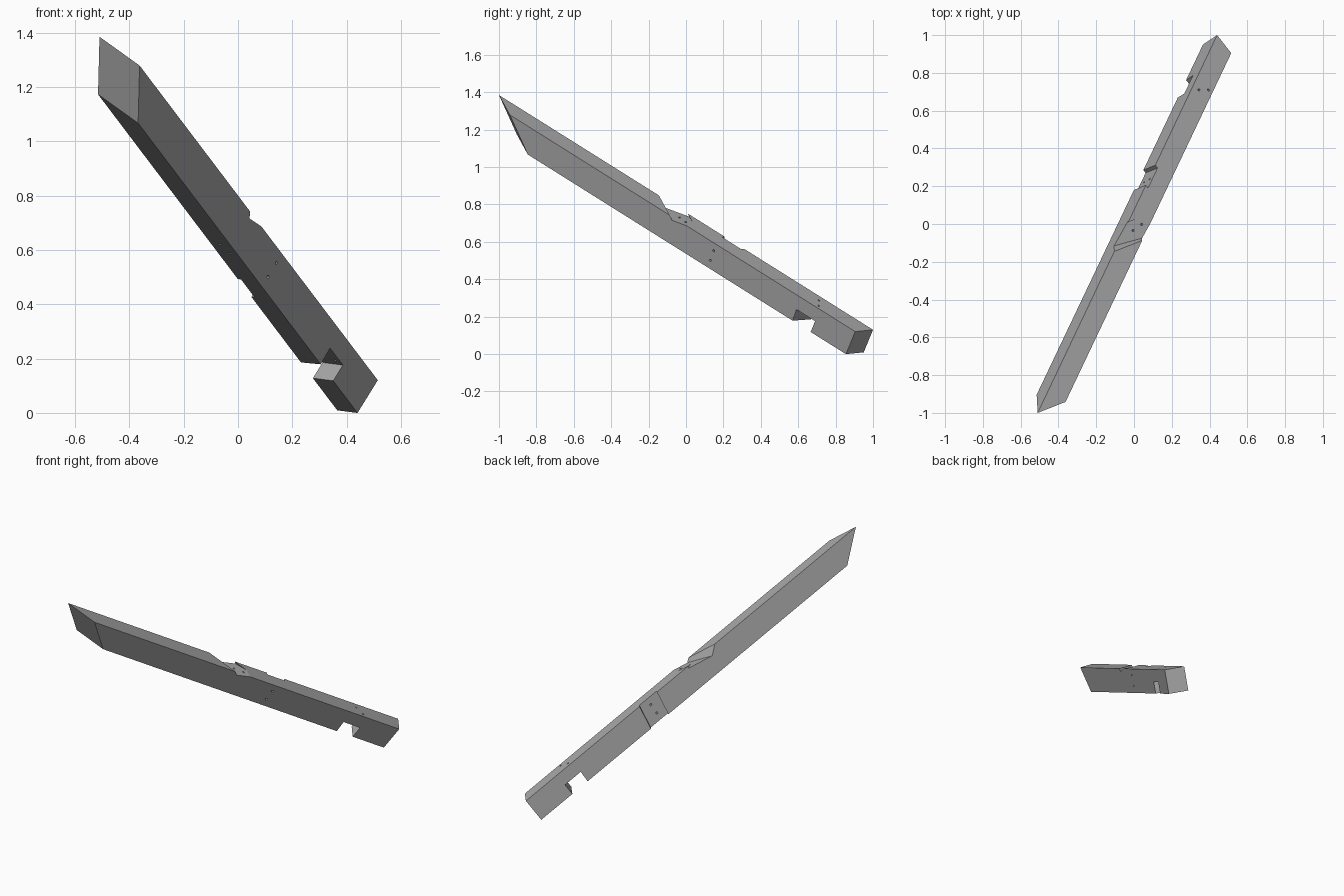
import bpy
import bmesh
from mathutils import Matrix, Vector

cube = bpy.data.objects.get("Cube")
if cube:
    bpy.data.objects.remove(cube, do_unlink=True)

# Beam frame: t runs up the length, v across the width, w down the depth
ORIGIN = Vector((0.44, 1.0, 0.13))
U = Vector((0.3733, 0.7859, -0.4931)).normalized()
V = Vector((0.795, -0.546, -0.268))
V = (V - U * V.dot(U)).normalized()
W = U.cross(V)
LENGTH, WIDTH, DEPTH = 2.545, 0.114, 0.15
FOOT_SKEW = (0.37, 0.05)     # change of t per unit of v and w
HEAD_SKEW = (-1.34, -1.187)
OVER = 0.03

grey = bpy.data.materials.new("timber_grey")
grey.use_nodes = True
colour = (0.4, 0.4, 0.4, 1)
grey.diffuse_color = colour
grey.node_tree.nodes["Principled BSDF"].inputs["Base Color"].default_value = colour


def place(t, v, w):
    return ORIGIN - U * t + V * v + W * w


def finish(name, bm):
    bmesh.ops.recalc_face_normals(bm, faces=bm.faces)
    mesh = bpy.data.meshes.new(name)
    bm.to_mesh(mesh)
    bm.free()
    mesh.materials.append(grey)
    obj = bpy.data.objects.new(name, mesh)
    bpy.context.collection.objects.link(obj)
    return obj


def block(name, ends, skews, vs, ws, ramp=None):
    """Box with skewed ends; ramp = (start, slope) tilts its lower face."""
    bm = bmesh.new()
    bmesh.ops.create_cube(bm, size=2)
    for p in bm.verts:
        i, j, k = (int(c > 0) for c in p.co)
        v, w = vs[j], ws[k]
        t = ends[i] + skews[i][0] * v
        if ramp and k:
            w = ramp[1] * (t - ramp[0])
        p.co = place(t + skews[i][1] * w, v, w)
    return finish(name, bm)


def drill(name, start, end, radius=0.006):
    a, b = place(*start), place(*end)
    turn = (b - a).to_track_quat("Z", "Y").to_matrix().to_4x4()
    bm = bmesh.new()
    bmesh.ops.create_cone(bm, cap_ends=True, segments=12, radius1=radius,
                          radius2=radius, depth=(b - a).length,
                          matrix=Matrix.Translation((a + b) / 2) @ turn)
    return finish(name, bm)


# Main timber with bevelled head and nearly square foot
beam = block("rafter_beam", (0, LENGTH), (FOOT_SKEW, HEAD_SKEW),
             (0, WIDTH), (0, DEPTH))

across = (-OVER, WIDTH + OVER)
cutters = [
    # Seat notch in the underside near the foot
    block("seat_notch", (0.24, 0.365), (FOOT_SKEW, (0.42, 0)),
          across, (0.078, DEPTH + OVER)),
    # Sloping housing in the top face
    block("top_housing", (1.26, 1.457), (HEAD_SKEW, HEAD_SKEW),
          across, (-OVER, 0), ramp=(1.19, 0.17)),
    # Shallow housing in the side face
    block("side_housing", (0.876, 1.01), ((0.37, -0.15), (0.37, -0.15)),
          (-OVER, 0.018), (-OVER, DEPTH + OVER)),
]
# Paired bolt holes
for t, v in ((0.341, 0.04), (0.308, 0.088), (1.275, 0.05), (1.22, 0.075)):
    cutters.append(drill("vertical_hole", (t, v, -OVER), (t, v, DEPTH + OVER)))
for w in (0.042, 0.105):
    cutters.append(drill("cross_hole", (0.915, -OVER, w),
                         (1.005, WIDTH + OVER, w)))

# Cut every notch and hole, then discard the cutters
bpy.context.view_layer.objects.active = beam
for cutter in cutters:
    cutter.hide_render = True
    mod = beam.modifiers.new(cutter.name, "BOOLEAN")
    mod.operation = "DIFFERENCE"
    mod.solver = "EXACT"
    mod.object = cutter
    bpy.ops.object.modifier_apply(modifier=mod.name)
    bpy.data.objects.remove(cutter, do_unlink=True)
